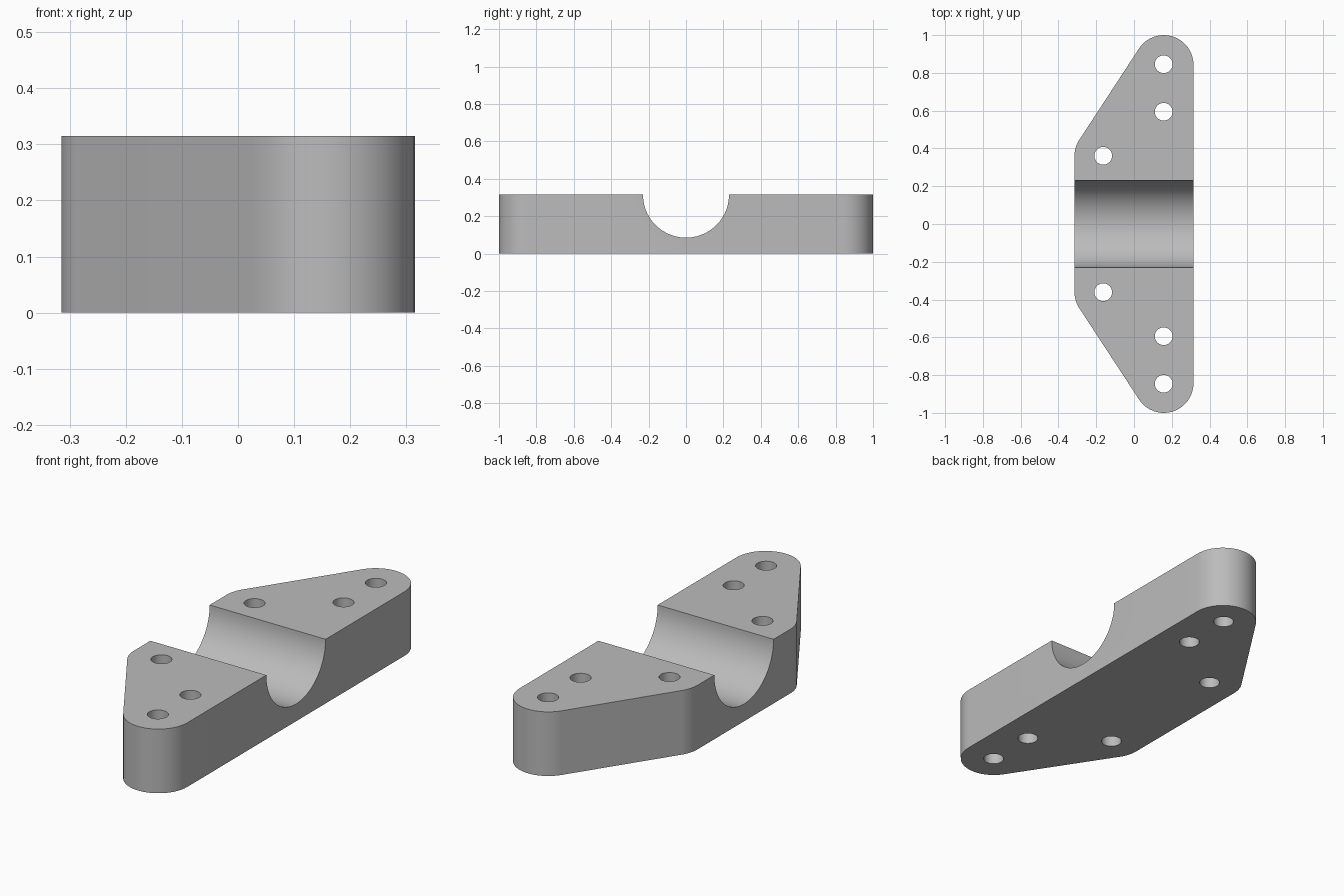
import bpy
import bmesh
from math import radians, pi, cos, sin, atan2
from mathutils import Vector

HEIGHT = 0.315
CORNER_R = 0.157
SADDLE_R = 0.23
HOLE_R = 0.047

cube = bpy.data.objects.get("Cube")
if cube:
    bpy.data.objects.remove(cube, do_unlink=True)

metal = bpy.data.materials.new("plain_grey")
metal.use_nodes = True
GREY = (0.5, 0.5, 0.5, 1)
metal.diffuse_color = GREY
metal.node_tree.nodes["Principled BSDF"].inputs["Base Color"].default_value = GREY


def rounded_outline(centres, radius, steps=20):
    """Outline of a convex polygon (counter-clockwise) grown by a radius."""
    points = []
    count = len(centres)
    for i, c in enumerate(centres):
        into = c - centres[i - 1]
        out = centres[(i + 1) % count] - c
        start = atan2(into.y, into.x) - pi / 2
        turn = (atan2(out.y, out.x) - pi / 2 - start) % (2 * pi)
        for k in range(steps + 1):
            a = start + turn * k / steps
            points.append((c.x + radius * cos(a), c.y + radius * sin(a), 0))
    return points


def cut_cylinder(target, name, radius, depth, location, rotation=(0, 0, 0), sides=32):
    """Bore a cylinder out of the target and discard the cutter."""
    bpy.ops.mesh.primitive_cylinder_add(vertices=sides, radius=radius, depth=depth,
                                        location=location, rotation=rotation)
    cutter = bpy.context.object
    cutter.name = name
    cutter.hide_render = True
    cutter.data.materials.append(metal)
    bpy.context.view_layer.objects.active = target
    mod = target.modifiers.new(name, "BOOLEAN")
    mod.operation = "DIFFERENCE"
    mod.solver = "EXACT"
    mod.object = cutter
    bpy.ops.object.modifier_apply(modifier=mod.name)
    bpy.data.objects.remove(cutter, do_unlink=True)


# Bracket body: rounded trapezoid plate
corners = [Vector(p) for p in
           ((0.158, -0.843), (0.158, 0.843), (-0.158, 0.36), (-0.158, -0.36))]
bm = bmesh.new()
base = bm.faces.new([bm.verts.new(p) for p in rounded_outline(corners, CORNER_R)])
top = bmesh.ops.extrude_face_region(bm, geom=[base])
bmesh.ops.translate(bm, vec=(0, 0, HEIGHT),
                    verts=[v for v in top["geom"] if isinstance(v, bmesh.types.BMVert)])
bmesh.ops.recalc_face_normals(bm, faces=bm.faces)
mesh = bpy.data.meshes.new("clamp_bracket")
bm.to_mesh(mesh)
bm.free()
mesh.materials.append(metal)
bracket = bpy.data.objects.new("clamp_bracket", mesh)
bpy.context.collection.objects.link(bracket)

# Half-round saddle across the middle
cut_cylinder(bracket, "saddle_cutter", SADDLE_R, 1, (0, 0, HEIGHT),
             (0, radians(90), 0), 96)

# Bolt holes, mirrored front to back
for x, y in ((0.157, 0.846), (0.157, 0.594), (-0.163, 0.361)):
    for side in (-1, 1):
        cut_cylinder(bracket, "hole_cutter", HOLE_R, 1, (x, y * side, HEIGHT / 2))

# Smooth curved walls, keep the edges sharp
bpy.ops.object.select_all(action="DESELECT")
bracket.select_set(True)
bpy.context.view_layer.objects.active = bracket
bpy.ops.object.shade_smooth_by_angle(angle=radians(30))
